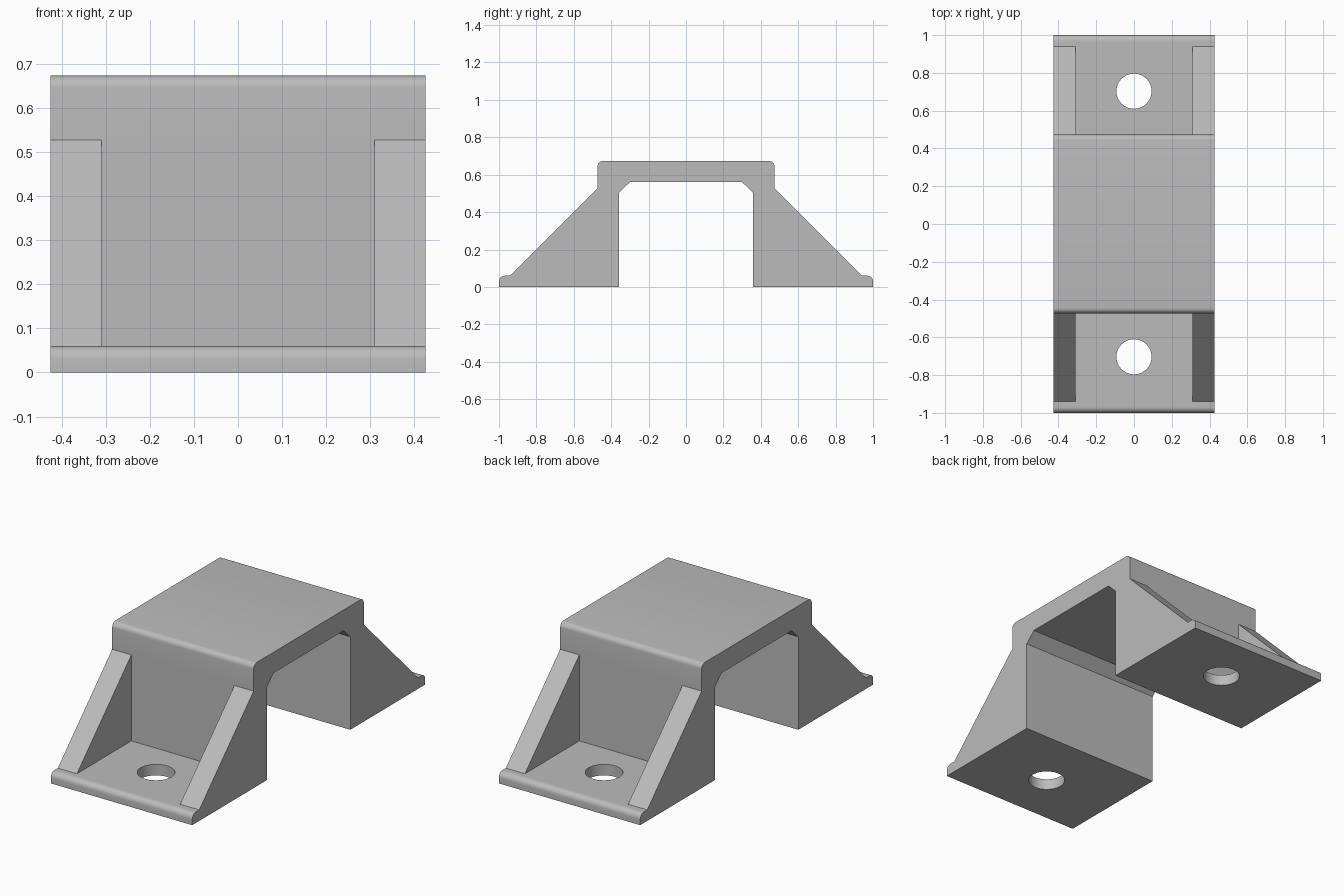
import bpy, bmesh, math
from mathutils import Matrix

cube = bpy.data.objects.get("Cube")
if cube:
    bpy.data.objects.remove(cube, do_unlink=True)

HALF_WIDTH = 0.425
POCKET = 0.31      # half the gap between the gussets
FLANGE = 0.06      # mounting foot thickness
WALL = 0.473       # outer face of the upright
GUSSET_TOP = 0.527
GUSSET_TOE = 0.94
TOP = 0.673

grey = bpy.data.materials.new("bracket grey")
grey.use_nodes = True
colour = (0.5, 0.5, 0.5, 1)
grey.diffuse_color = colour
grey.node_tree.nodes["Principled BSDF"].inputs["Base Color"].default_value = colour


def rounded(y, z, r, steps=6):
    """Quarter arc for an outer upper corner, from the side to the top."""
    return [(y - r + r * math.cos(a), z - r + r * math.sin(a))
            for a in (math.pi / 2 * i / steps for i in range(steps + 1))]


def add_object(name, bm):
    bmesh.ops.recalc_face_normals(bm, faces=bm.faces)
    mesh = bpy.data.meshes.new(name)
    bm.to_mesh(mesh)
    bm.free()
    mesh.materials.append(grey)
    obj = bpy.data.objects.new(name, mesh)
    bpy.context.collection.objects.link(obj)
    return obj


def prism(name, outline, half):
    """Extrude a (y, z) outline across x from -half to half."""
    bm = bmesh.new()
    face = bm.faces.new([bm.verts.new((-half, y, z)) for y, z in outline])
    new = bmesh.ops.extrude_face_region(bm, geom=[face])["geom"]
    verts = [v for v in new if isinstance(v, bmesh.types.BMVert)]
    bmesh.ops.translate(bm, verts=verts, vec=(2 * half, 0, 0))
    return add_object(name, bm)


def cut(target, cutter):
    cutter.hide_render = True
    mod = target.modifiers.new("cut", "BOOLEAN")
    mod.operation = "DIFFERENCE"
    mod.solver = "EXACT"
    mod.object = cutter
    bpy.context.view_layer.objects.active = target
    bpy.ops.object.modifier_apply(modifier=mod.name)
    bpy.data.objects.remove(cutter, do_unlink=True)


# Bridge body: half side outline, mirrored front to back
half_outline = ([(0.357, 0), (1, 0)] + rounded(1, FLANGE, 0.03)
                + [(GUSSET_TOE, FLANGE), (WALL, GUSSET_TOP)]
                + rounded(WALL, TOP, 0.028))
inner = [(0.30, 0.56), (0.357, 0.505)]
outline = inner + half_outline
outline += [(-y, z) for y, z in reversed(outline)]
bracket = prism("bracket", outline, HALF_WIDTH)

for side in (-1, 1):
    # Pocket between the two gussets
    pocket = [(WALL, FLANGE), (GUSSET_TOE + 0.02, FLANGE),
              (GUSSET_TOE + 0.02, GUSSET_TOP), (WALL, GUSSET_TOP)]
    cut(bracket, prism("pocket_cutter", [(side * y, z) for y, z in pocket], POCKET))

    # Bolt hole through the foot
    bm = bmesh.new()
    bmesh.ops.create_cone(bm, cap_ends=True, segments=48, radius1=0.093,
                          radius2=0.093, depth=0.3,
                          matrix=Matrix.Translation((0, side * 0.703, 0)))
    cut(bracket, add_object("bolt_hole_cutter", bm))

# Smooth fillets and holes, crisp edges elsewhere
bpy.ops.object.select_all(action="DESELECT")
bracket.select_set(True)
bpy.context.view_layer.objects.active = bracket
bpy.ops.object.shade_smooth_by_angle(angle=math.radians(30))
